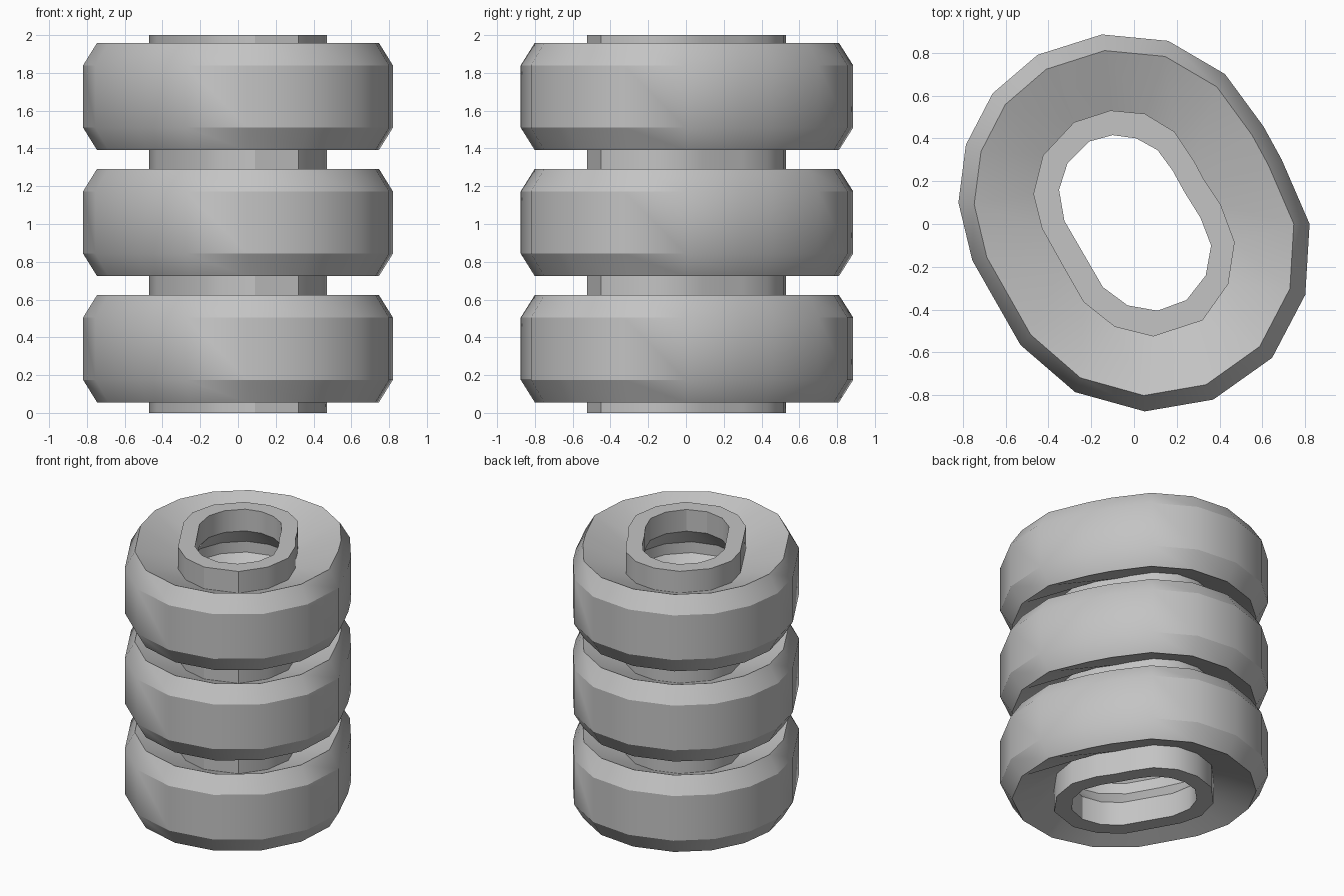
import bpy

if "Cube" in bpy.data.objects:
    bpy.data.objects.remove(bpy.data.objects["Cube"])

# Plan-view outlines, all matching point for point
RING = [(-.15, .885), (.16, .855), (.425, .70), (.605, .455), (.69, .30), (.82, 0),
        (.80, -.33), (.645, -.625), (.37, -.82), (.05, -.875), (-.275, -.785),
        (-.53, -.565), (-.755, -.17), (-.82, .10), (-.785, .37), (-.66, .61), (-.45, .79)]
NECK = [(-.11, .53), (.05, .515), (.19, .43), (.28, .295), (.325, .21), (.405, .09),
        (.47, -.085), (.44, -.28), (.32, -.45), (.09, -.525), (-.09, -.48),
        (-.235, -.365), (-.335, -.19), (-.43, -.02), (-.47, .14), (-.425, .32), (-.28, .475)]
BORE = [(-.10, .415), (.01, .40), (.11, .345), (.18, .25), (.235, .15), (.31, .03),
        (.36, -.10), (.335, -.24), (.245, -.355), (.11, -.405), (-.03, -.38),
        (-.145, -.295), (-.235, -.14), (-.325, .015), (-.35, .16), (-.31, .285), (-.21, .385)]
RIM = [(x * .91, y * .915) for x, y in RING]
GROOVE = [(a + (c - a) * .22, b + (d - b) * .22) for (a, b), (c, d) in zip(BORE, RING)]
CENTRES = [.34, 1.008, 1.675]

# Cross-section: up the outside, then down the inside
stations = [(NECK, 0)]
for c in CENTRES:
    stations += [(NECK, c - .165), (RIM, c - .284), (RING, c - .165),
                 (RING, c + .165), (RIM, c + .284), (NECK, c + .165)]
stations += [(NECK, 2), (BORE, 2)]
for c in reversed(CENTRES):
    stations += [(BORE, c + .165), (GROOVE, c + .04), (GROOVE, c - .04), (BORE, c - .165)]
stations.append((BORE, 0))

# Skin the stations into one closed shell (outlines run clockwise)
n, m = len(RING), len(stations)
verts = [(x, y, z) for loop, z in stations for x, y in loop]
faces = []
for s in range(m):
    t = (s + 1) % m
    for i in range(n):
        j = (i + 1) % n
        faces.append((s * n + i, t * n + i, t * n + j, s * n + j))

mesh = bpy.data.meshes.new("ribbed_sleeve")
mesh.from_pydata(verts, [], faces)
mesh.update()
obj = bpy.data.objects.new("ribbed_sleeve", mesh)
bpy.context.collection.objects.link(obj)

# Plain grey material
grey = bpy.data.materials.new("plain grey")
grey.diffuse_color = (.55, .55, .55, 1)
grey.use_nodes = True
grey.node_tree.nodes["Principled BSDF"].inputs["Base Color"].default_value = grey.diffuse_color
mesh.materials.append(grey)

# Smooth around the outline, sharp at the chamfers
bpy.context.view_layer.objects.active = obj
obj.select_set(True)
bpy.ops.object.shade_smooth_by_angle(angle=.52)
